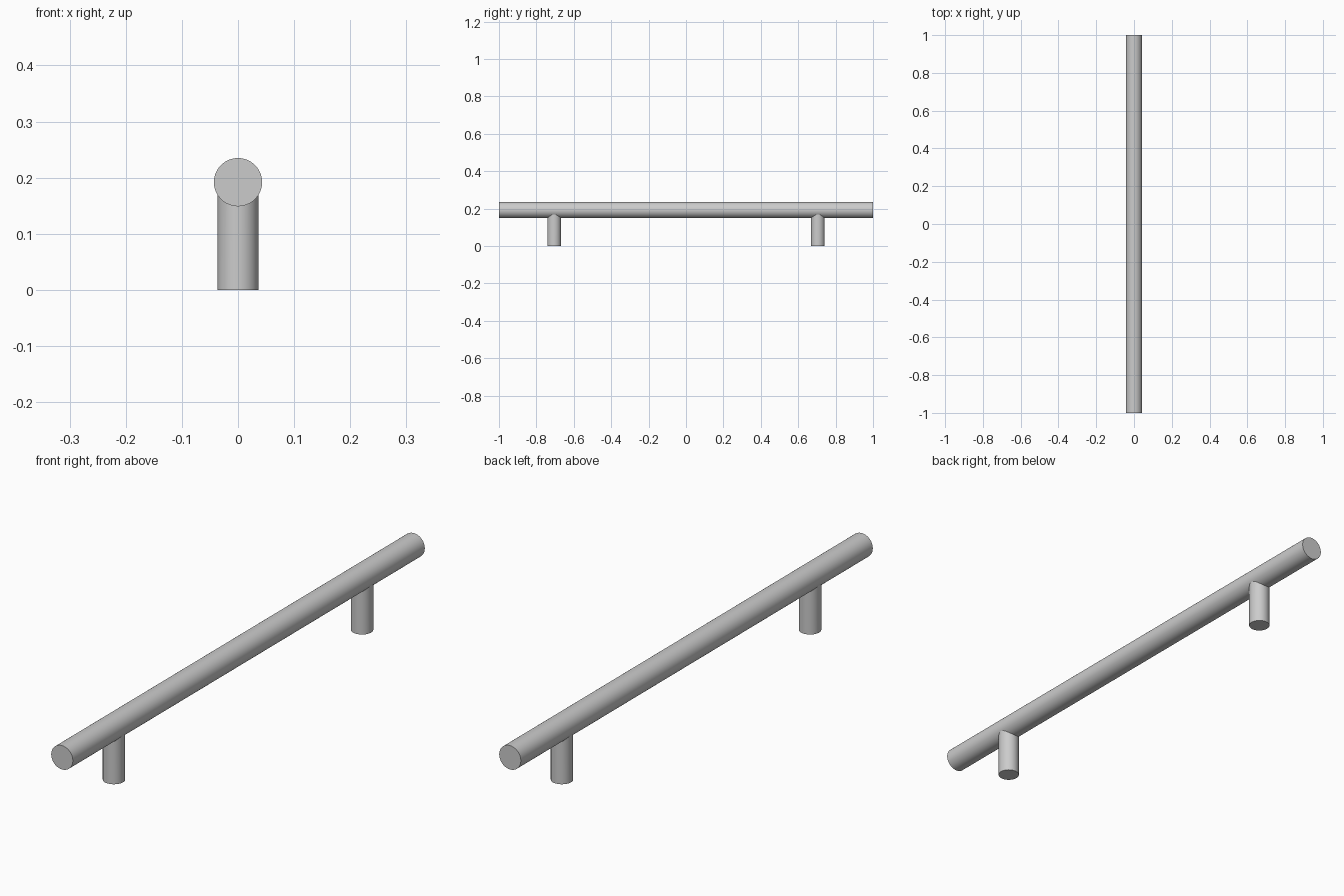
import bpy
import math

if "Cube" in bpy.data.objects:
    bpy.data.objects.remove(bpy.data.objects["Cube"])

BAR_R, BAR_Z, BAR_LEN = 0.043, 0.192, 2.0
POST_R, POST_Y = 0.0365, 0.705


def cylinder(name, radius, depth, location, rotation=(0, 0, 0)):
    bpy.ops.mesh.primitive_cylinder_add(vertices=64, radius=radius, depth=depth,
                                        location=location, rotation=rotation)
    obj = bpy.context.object
    obj.name = name
    bpy.ops.object.transform_apply(location=True, rotation=True, scale=True)
    return obj


def smooth():
    bpy.ops.object.shade_smooth_by_angle(angle=math.radians(35))


# Long round grip bar
cylinder("grip_bar", BAR_R, BAR_LEN, (0, 0, BAR_Z), (math.pi / 2, 0, 0))
smooth()

# Two mounting posts, open tops coped to follow the underside of the bar
for name, y in (("front_post", -POST_Y), ("back_post", POST_Y)):
    post = cylinder(name, POST_R, 0.16, (0, y, 0.08))
    mesh = post.data
    for v in mesh.vertices:
        if v.co.z > 0.1:
            v.co.z = BAR_Z - math.sqrt(BAR_R ** 2 - v.co.x ** 2) + 0.0005
    # Remove the hidden top cap where the post meets the bar
    import bmesh
    bm = bmesh.new()
    bm.from_mesh(mesh)
    caps = [f for f in bm.faces if all(v.co.z > 0.1 for v in f.verts)]
    bmesh.ops.delete(bm, geom=caps, context='FACES_ONLY')
    bm.to_mesh(mesh)
    bm.free()
    smooth()
